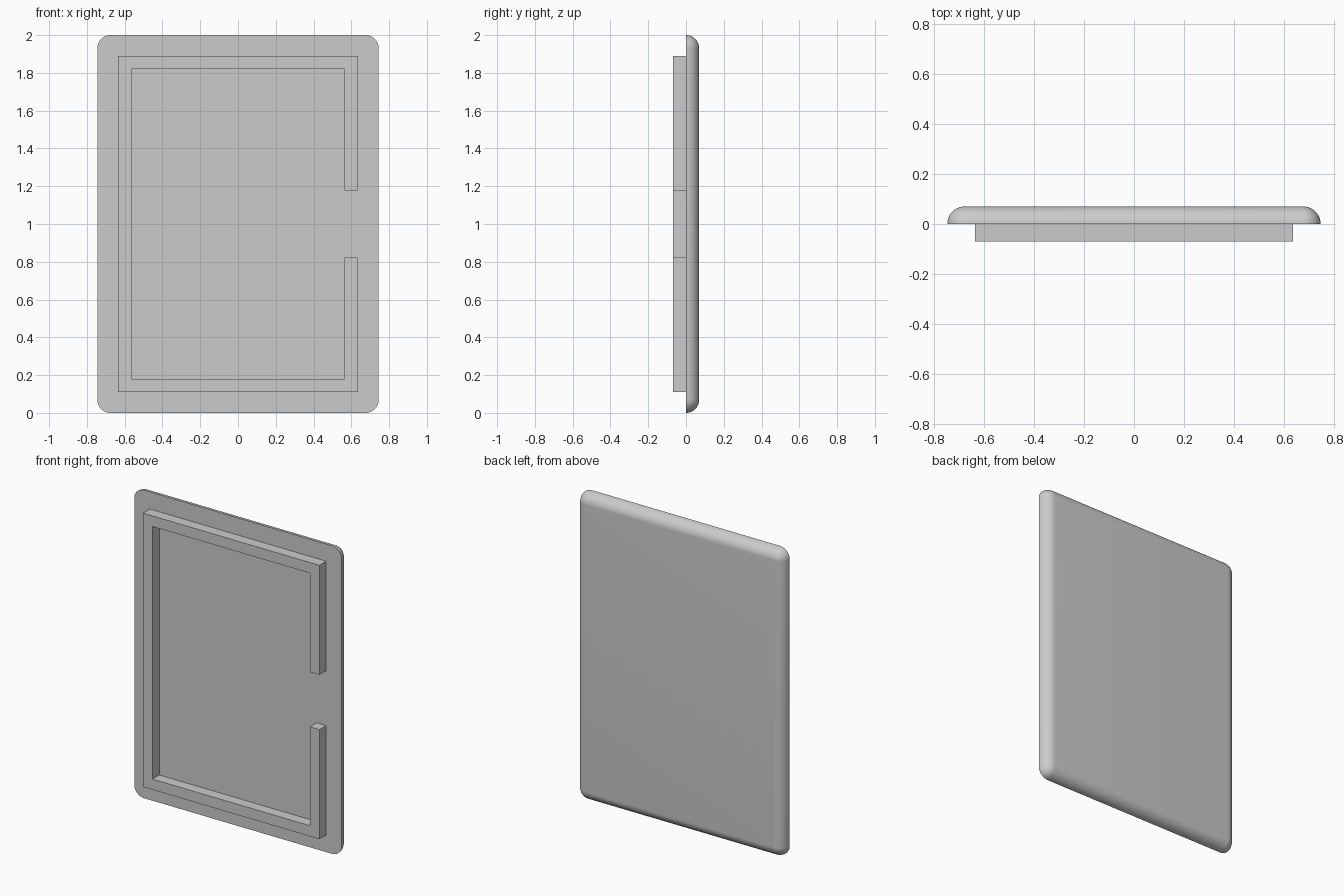
import bpy
import bmesh
from math import sin, cos, pi, radians

cube = bpy.data.objects.get("Cube")
if cube:
    bpy.data.objects.remove(cube, do_unlink=True)

HALF_W, HEIGHT, R = 0.745, 2.0, 0.07
STEPS = 10

grey = bpy.data.materials.new("plain_grey")
grey.use_nodes = True
colour = (0.6, 0.6, 0.6, 1)
grey.diffuse_color = colour
grey.node_tree.nodes["Principled BSDF"].inputs["Base Color"].default_value = colour


def finish(bm, name):
    bmesh.ops.remove_doubles(bm, verts=bm.verts, dist=1e-5)
    bmesh.ops.recalc_face_normals(bm, faces=bm.faces)
    mesh = bpy.data.meshes.new(name)
    bm.to_mesh(mesh)
    bm.free()
    mesh.materials.append(grey)
    obj = bpy.data.objects.new(name, mesh)
    bpy.context.collection.objects.link(obj)
    return obj


def rounded_loop(bm, radius, y):
    """Rectangle outline with corner arcs around fixed centres."""
    cx, cz = HALF_W - R, HEIGHT / 2 - R
    verts = []
    for i, (sx, sz) in enumerate([(1, 1), (-1, 1), (-1, -1), (1, -1)]):
        for k in range(STEPS + 1):
            a = pi / 2 * (i + k / STEPS)
            verts.append(bm.verts.new((sx * cx + radius * cos(a), y,
                                       HEIGHT / 2 + sz * cz + radius * sin(a))))
    return verts


# Panel: flat front, quarter-round rim, flat back
bm = bmesh.new()
loops = [rounded_loop(bm, R * cos(t * pi / 2 / STEPS), R * sin(t * pi / 2 / STEPS))
         for t in range(STEPS + 1)]
bm.faces.new(loops[0])
for a, b in zip(loops, loops[1:]):
    for i in range(len(a)):
        j = (i + 1) % len(a)
        bm.faces.new((a[i], a[j], b[j], b[i]))
n = STEPS + 1
bm.faces.new([loops[-1][i * n] for i in range(4)])
panel = finish(bm, "panel")
bpy.ops.object.select_all(action="DESELECT")
panel.select_set(True)
bpy.context.view_layer.objects.active = panel
bpy.ops.object.shade_smooth_by_angle(angle=radians(40))

# Raised rim on the front, open in the middle of the left side
OUT_X, IN_X, OUT_Z, IN_Z, GAP = 0.634, 0.565, 0.889, 0.82, 0.178
upper = [(IN_X, GAP), (OUT_X, GAP), (OUT_X, OUT_Z), (-OUT_X, OUT_Z)]
inner = [(-IN_X, -IN_Z), (-IN_X, IN_Z), (IN_X, IN_Z)]
lower = [(x, -z) for x, z in reversed(upper)]
outline = upper + lower + [(IN_X, -IN_Z)] + inner
bm = bmesh.new()
face = bm.faces.new([bm.verts.new((x, 0, HEIGHT / 2 + z)) for x, z in outline])
ext = bmesh.ops.extrude_face_region(bm, geom=[face], use_keep_orig=True)
for v in ext["geom"]:
    if isinstance(v, bmesh.types.BMVert):
        v.co.y = -R
finish(bm, "front_rim")
